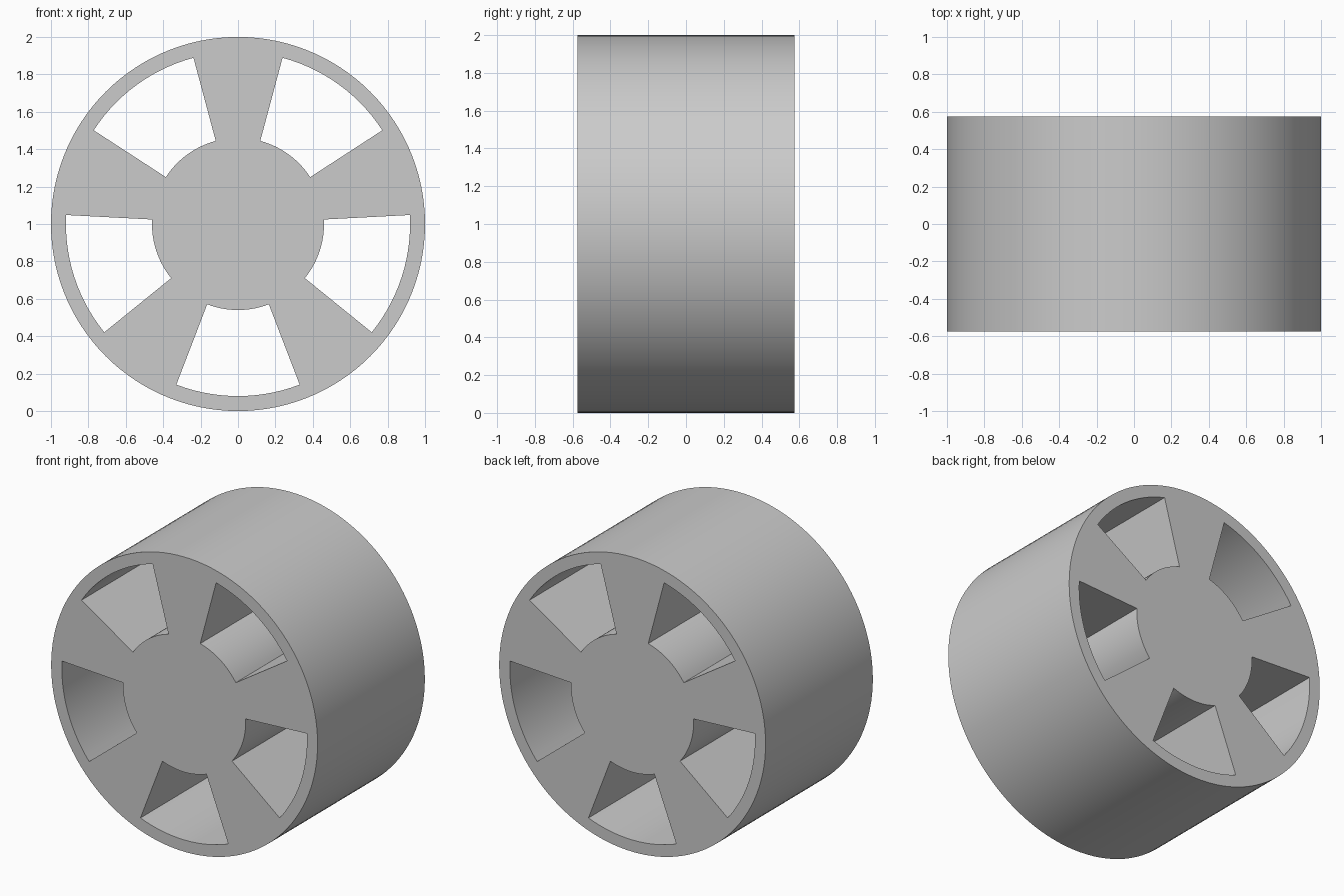
import bpy, bmesh
from math import cos, sin, radians

if "Cube" in bpy.data.objects:
    bpy.data.objects.remove(bpy.data.objects["Cube"])

WIDTH = 1.15
RADII = [0.46, 0.92, 1.0]      # hub, inner rim, outer rim
STEP = 3                       # degrees per segment
N = 360 // STEP
HOLE = 42 // STEP              # segments per window
PITCH = 72 // STEP             # segments per window plus spoke

# Flat wheel face: hub fan, five spokes, rim ring
bm = bmesh.new()
centre = bm.verts.new((0, 0, 1))


def ring(radius):
    angles = [radians(-90 - 21 + i * STEP) for i in range(N)]
    return [bm.verts.new((radius * cos(a), 0, 1 + radius * sin(a))) for a in angles]


hub, inner, outer = [ring(r) for r in RADII]
for i in range(N):
    j = (i + 1) % N
    bm.faces.new((centre, hub[i], hub[j]))
    bm.faces.new((inner[i], outer[i], outer[j], inner[j]))
    if i % PITCH >= HOLE:
        bm.faces.new((hub[i], inner[i], inner[j], hub[j]))

mesh = bpy.data.meshes.new("wheel")
bm.to_mesh(mesh)
bm.free()
wheel = bpy.data.objects.new("wheel", mesh)
bpy.context.collection.objects.link(wheel)
bpy.context.view_layer.objects.active = wheel
wheel.select_set(True)

# Thicken evenly to both sides
solid = wheel.modifiers.new("width", 'SOLIDIFY')
solid.thickness = WIDTH
solid.offset = 0
bpy.ops.object.modifier_apply(modifier=solid.name)
bpy.ops.object.shade_smooth_by_angle(angle=radians(30))
